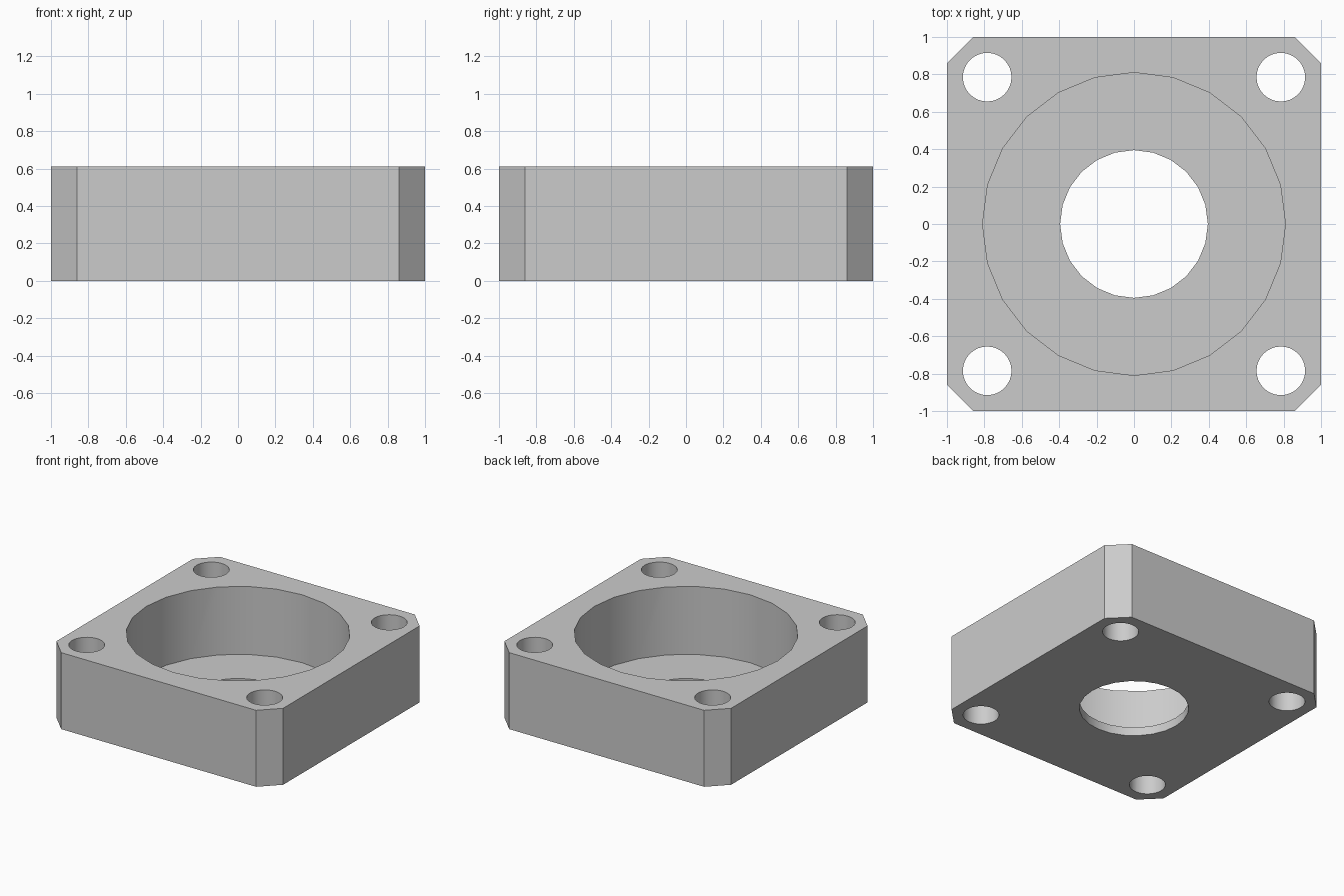
import bpy
import bmesh
from math import radians

HEIGHT = 0.61
FLOOR = 0.068      # thickness of the base under the recess
CHAMFER = 0.14
HOLE_POS = 0.785

cube = bpy.data.objects.get("Cube")
if cube:
    bpy.data.objects.remove(cube, do_unlink=True)

grey = bpy.data.materials.new("light grey")
grey.use_nodes = True
grey.diffuse_color = (0.6, 0.6, 0.6, 1)
grey.node_tree.nodes["Principled BSDF"].inputs["Base Color"].default_value = grey.diffuse_color


def add_object(name, bm):
    mesh = bpy.data.meshes.new(name)
    bm.to_mesh(mesh)
    bm.free()
    obj = bpy.data.objects.new(name, mesh)
    bpy.context.collection.objects.link(obj)
    mesh.materials.append(grey)
    return obj


def cut_round(target, radius, sides, bottom, x=0, y=0):
    """Cut a vertical round hole from bottom up through the top."""
    bm = bmesh.new()
    bmesh.ops.create_cone(bm, cap_ends=True, segments=sides,
                          radius1=radius, radius2=radius, depth=1)
    bmesh.ops.translate(bm, verts=bm.verts, vec=(x, y, bottom + 0.5))
    cutter = add_object("hole_cutter", bm)
    cutter.hide_render = True
    mod = target.modifiers.new("hole", "BOOLEAN")
    mod.operation = "DIFFERENCE"
    mod.solver = "EXACT"
    mod.object = cutter
    bpy.ops.object.modifier_apply(modifier=mod.name)
    bpy.data.objects.remove(cutter, do_unlink=True)


# Square block with chamfered upright corners
bm = bmesh.new()
bmesh.ops.create_cube(bm, size=1)
bmesh.ops.scale(bm, verts=bm.verts, vec=(2, 2, HEIGHT))
bmesh.ops.translate(bm, verts=bm.verts, vec=(0, 0, HEIGHT / 2))
upright = [e for e in bm.edges if abs(e.verts[0].co.z - e.verts[1].co.z) > 0.1]
bmesh.ops.bevel(bm, geom=upright, offset=CHAMFER, segments=1, affect="EDGES")
housing = add_object("housing_block", bm)
bpy.context.view_layer.objects.active = housing
housing.select_set(True)

# Wide recess, central bore and four corner bolt holes
cut_round(housing, 0.81, 24, FLOOR)
cut_round(housing, 0.395, 24, -0.1)
for sx in (-1, 1):
    for sy in (-1, 1):
        cut_round(housing, 0.13, 32, -0.1, sx * HOLE_POS, sy * HOLE_POS)

# Smooth round walls, sharp corners
bpy.ops.object.shade_smooth_by_angle(angle=radians(30))
